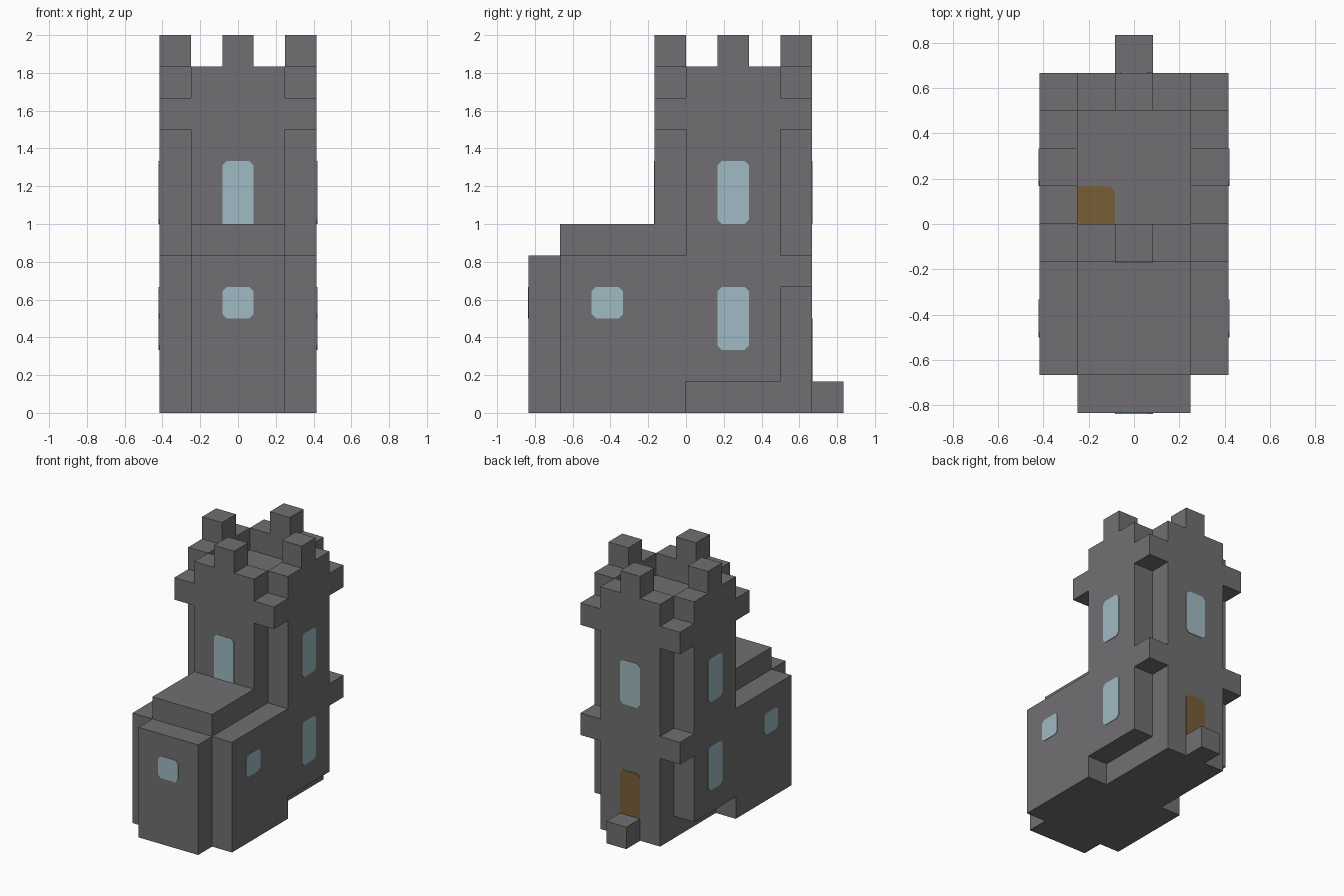
import bpy
import bmesh
from itertools import product
from mathutils import Vector

if "Cube" in bpy.data.objects:
    bpy.data.objects.remove(bpy.data.objects["Cube"], do_unlink=True)

U = 1 / 6          # one stone block
W = 5              # width of the building in blocks


def material(name, rgb):
    m = bpy.data.materials.new(name)
    m.use_nodes = True
    m.diffuse_color = (*rgb, 1)
    m.node_tree.nodes["Principled BSDF"].inputs["Base Color"].default_value = (*rgb, 1)
    return m


stone = material("grey_stone", (0.168, 0.159, 0.168))
glass = material("pale_blue_glass", (0.35, 0.49, 0.54))
wood = material("brown_wood", (0.185, 0.112, 0.037))


def finish(name, bm, mat):
    mesh = bpy.data.meshes.new(name)
    bmesh.ops.recalc_face_normals(bm, faces=bm.faces)
    bm.to_mesh(mesh)
    bm.free()
    mesh.materials.append(mat)
    ob = bpy.data.objects.new(name, mesh)
    bpy.context.scene.collection.objects.link(ob)


# Masonry is laid out in whole blocks; x runs 0..5, y -5..5, z 0..12
claimed = set()
parts = {}


def masonry(name, *boxes, mirror=False):
    cells = set()
    for x0, x1, y0, y1, z0, z1 in boxes:
        for x, y, z in product(range(x0, x1), range(y0, y1), range(z0, z1)):
            cells.add((x, y, z))
            if mirror:
                cells.add((W - 1 - x, y, z))
    parts[name] = cells - claimed
    claimed.update(cells)


# Hall at the front
masonry("hall", (0, 5, -4, 0, 0, 5))
masonry("front_bay", (1, 4, -5, -4, 0, 5))
masonry("hall_roof", (1, 4, -4, -1, 5, 6))
# Tower with a cross-shaped plan
masonry("tower_core", (1, 4, -1, 4, 0, 10))
masonry("tower_side_wings", (0, 1, 0, 3, 1, 10), mirror=True)
masonry("upper_corner_blocks", (0, 1, -1, 0, 9, 10), (0, 1, 3, 4, 9, 10), mirror=True)
masonry("back_corner_blocks", (0, 1, 3, 4, 4, 5), mirror=True)
# Parapet around the sunken roof deck, and merlons
masonry("parapet", (1, 4, -1, 0, 10, 11), (1, 4, 3, 4, 10, 11), (0, 1, 0, 3, 10, 11), mirror=True)
masonry("merlons", (2, 3, -1, 0, 11, 12), (2, 3, 3, 4, 11, 12), (0, 1, 1, 2, 11, 12), mirror=True)
masonry("door_step", (2, 3, 4, 5, 0, 1))


def build_masonry(name, cells):
    """Skin only the exposed sides of the blocks, then merge flat faces."""
    bm = bmesh.new()
    for cell in cells:
        for axis, side in product(range(3), (-1, 1)):
            near = list(cell)
            near[axis] += side
            if tuple(near) in claimed:
                continue
            centre = Vector(cell) + Vector((0.5, 0.5, 0.5))
            a, b, n = Vector(), Vector(), Vector()
            n[axis] = side / 2
            a[(axis + 1) % 3] = side / 2
            b[(axis + 2) % 3] = 0.5
            corners = [n - a - b, n + a - b, n + a + b, n - a + b]
            bm.faces.new([bm.verts.new((centre + c - Vector((W / 2, 0, 0))) * U) for c in corners])
    bmesh.ops.remove_doubles(bm, verts=bm.verts, dist=0.001)
    bmesh.ops.dissolve_limit(bm, angle_limit=0.01, verts=bm.verts, edges=bm.edges)
    finish(name, bm, stone)


for part_name, part_cells in parts.items():
    build_masonry(part_name, part_cells)


def panel(name, mat, centre, across, up, height, cuts=(1, 1, 1, 1)):
    """Thin plate one block wide with clipped corners (bl, br, tr, tl)."""
    a, b = Vector(across), Vector(up)
    normal = a.cross(b)
    clip = 0.14
    points = []
    for (sx, sy), cut in zip(((-1, -1), (1, -1), (1, 1), (-1, 1)), cuts):
        px, py = sx * 0.5, sy * height / 2
        if cut:
            ends = [(px, py - sy * clip), (px - sx * clip, py)]
            points += ends if sx * sy > 0 else ends[::-1]
            if sx * sy > 0:
                continue
            points[-2:] = [(px - sx * clip, py), (px, py - sy * clip)]
        else:
            points.append((px, py))
    bm = bmesh.new()
    face = bm.faces.new([bm.verts.new((Vector(centre) + a * p + b * q) * U) for p, q in points])
    geo = bmesh.ops.extrude_face_region(bm, geom=[face])["geom"]
    bmesh.ops.translate(bm, verts=[g for g in geo if isinstance(g, bmesh.types.BMVert)],
                        vec=normal * 0.004)
    finish(name, bm, mat)


Z = (0, 0, 1)
# Front and back openings
panel("front_bay_window", glass, (0, -5, 3.5), (1, 0, 0), Z, 1)
panel("tower_front_window", glass, (0, -1, 7), (1, 0, 0), Z, 2, (0, 0, 1, 1))
panel("tower_back_window", glass, (0, 4, 7), (-1, 0, 0), Z, 2)
panel("back_door", wood, (0, 4, 2), (-1, 0, 0), Z, 2, (0, 0, 1, 1))
# Side windows on both sides
for side, s in (("left", 1), ("right", -1)):
    panel(side + "_hall_window", glass, (s * 2.5, -2.5, 3.5), (0, s, 0), Z, 1)
    panel(side + "_lower_window", glass, (s * 2.5, 1.5, 3), (0, s, 0), Z, 2)
    panel(side + "_upper_window", glass, (s * 2.5, 1.5, 7), (0, s, 0), Z, 2)
# Hatch in the roof deck
panel("roof_hatch", wood, (-1, 0.5, 10), (1, 0, 0), (0, 1, 0), 1, (0, 0, 1, 0))
